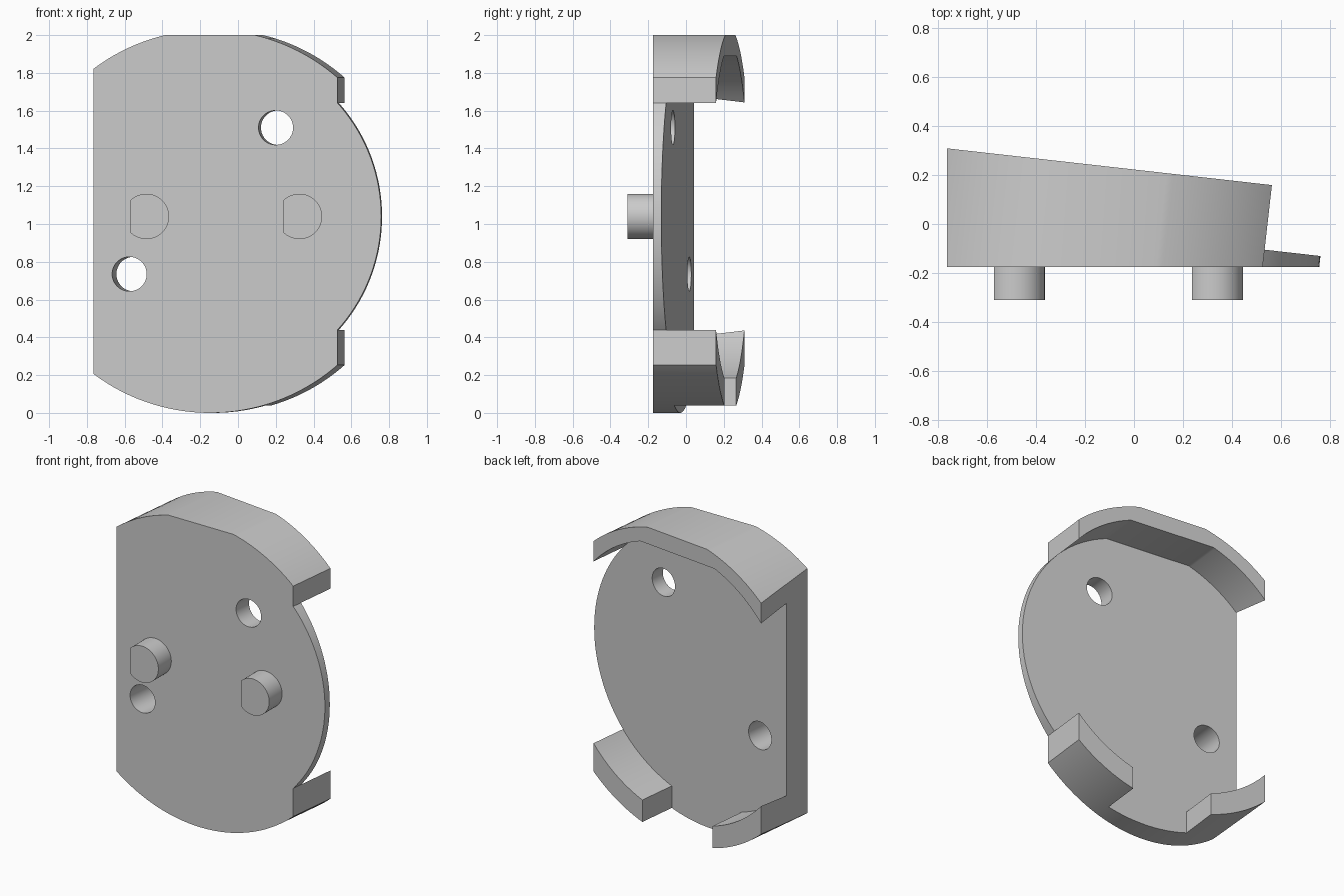
import bpy, bmesh, math
from mathutils import Matrix, Vector

if "Cube" in bpy.data.objects:
    bpy.data.objects.remove(bpy.data.objects["Cube"])

FRONT = -0.175          # flat mounting face
LEFT_CUT = -0.765       # straight trimmed side
FLOOR, RIM = 0.146, 0.412   # heights along the tilted axis
TILT = Matrix.Translation((-0.148, FRONT, 0)) @ Matrix.Rotation(-math.atan(0.113), 4, "Z")

grey = bpy.data.materials.new("light grey")
grey.use_nodes = True
grey.diffuse_color = (0.6, 0.6, 0.6, 1)
grey.node_tree.nodes["Principled BSDF"].inputs["Base Color"].default_value = (0.6, 0.6, 0.6, 1)


def prism(name, x, z, r, y0, y1, clips=(), frame=Matrix(), segments=144):
    """Cylinder along y, trimmed flat by (point, outward normal) planes."""
    bm = bmesh.new()
    bmesh.ops.create_cone(bm, cap_ends=True, segments=segments, radius1=r, radius2=r, depth=y1 - y0)
    bm.transform(Matrix.Translation((x, (y0 + y1) / 2, z)) @ Matrix.Rotation(math.pi / 2, 4, "X"))
    for co, no in clips:
        cut = bmesh.ops.bisect_plane(bm, geom=bm.verts[:] + bm.edges[:] + bm.faces[:],
                                     plane_co=co, plane_no=no, clear_outer=True)
        edges = [e for e in cut["geom_cut"] if isinstance(e, bmesh.types.BMEdge)]
        bmesh.ops.holes_fill(bm, edges=edges)
    return finish(bm, name, frame)


def box(name, low, high, frame=Matrix()):
    bm = bmesh.new()
    bmesh.ops.create_cube(bm, size=1)
    low, high = Vector(low), Vector(high)
    bm.transform(Matrix.Translation((low + high) / 2) @ Matrix.Diagonal((*(high - low), 1)))
    return finish(bm, name, frame)


def finish(bm, name, frame):
    bm.transform(frame)
    bmesh.ops.recalc_face_normals(bm, faces=bm.faces[:])
    mesh = bpy.data.meshes.new(name)
    bm.to_mesh(mesh)
    bm.free()
    mesh.materials.append(grey)
    obj = bpy.data.objects.new(name, mesh)
    bpy.context.collection.objects.link(obj)
    return obj


def combine(target, tool, operation="DIFFERENCE"):
    mod = target.modifiers.new(tool.name, "BOOLEAN")
    mod.operation, mod.solver, mod.object = operation, "EXACT", tool
    bpy.context.view_layer.objects.active = target
    bpy.ops.object.modifier_apply(modifier=mod.name)
    bpy.data.objects.remove(tool)


# Tilted round shell with a flat top and a straight right end
UP, RIGHT = (0, 0, 1), (1, 0, 0)
body = prism("holder_body", 0, 1.014, 1.014, -0.3, RIM,
             [((0, 0, 2), UP), ((0.67, 0, 0), RIGHT)], TILT)

# Pocket and the gap in the lower wall
combine(body, prism("pocket", 0, 1.04, 0.9, FLOOR, 0.6, [((0, 0, 1.89), UP)], TILT))
combine(body, box("wall_gap", (-0.28, FLOOR, -0.2), (0.28, 0.6, 0.5), TILT))

# Round base plate sticking out on the right
combine(body, prism("base_disc", 0, 1.04, 0.9, -0.3, FLOOR, [((0, 0, 1.89), UP)], TILT), "UNION")

# Flat front face and trimmed side
combine(body, box("front_trim", (-2, -2, -1), (2, FRONT, 3)))
combine(body, box("side_trim", (-2, -2, -1), (LEFT_CUT, 2, 3)))

# Screw holes along the tilted axis
for hole_x, hole_z in ((0.2, 1.51), (-0.575, 0.735)):
    frame = Matrix.Translation((hole_x, FRONT, 0)) @ TILT.to_3x3().to_4x4()
    combine(body, prism("screw_hole", 0, hole_z, 0.091, -0.3, 0.6, (), frame, 64))

# Keyed pegs with one flat side
pegs = [prism(name, x, 1.04, 0.12, -0.31, FRONT + 0.005,
              [((x - 0.087, 0, 0), (-1, 0, 0))], segments=64)
        for name, x in (("right_peg", -0.485), ("left_peg", 0.325))]

bpy.ops.object.select_all(action="DESELECT")
for obj in [body] + pegs:
    obj.select_set(True)
bpy.context.view_layer.objects.active = body
bpy.ops.object.shade_smooth_by_angle(angle=math.radians(25))
